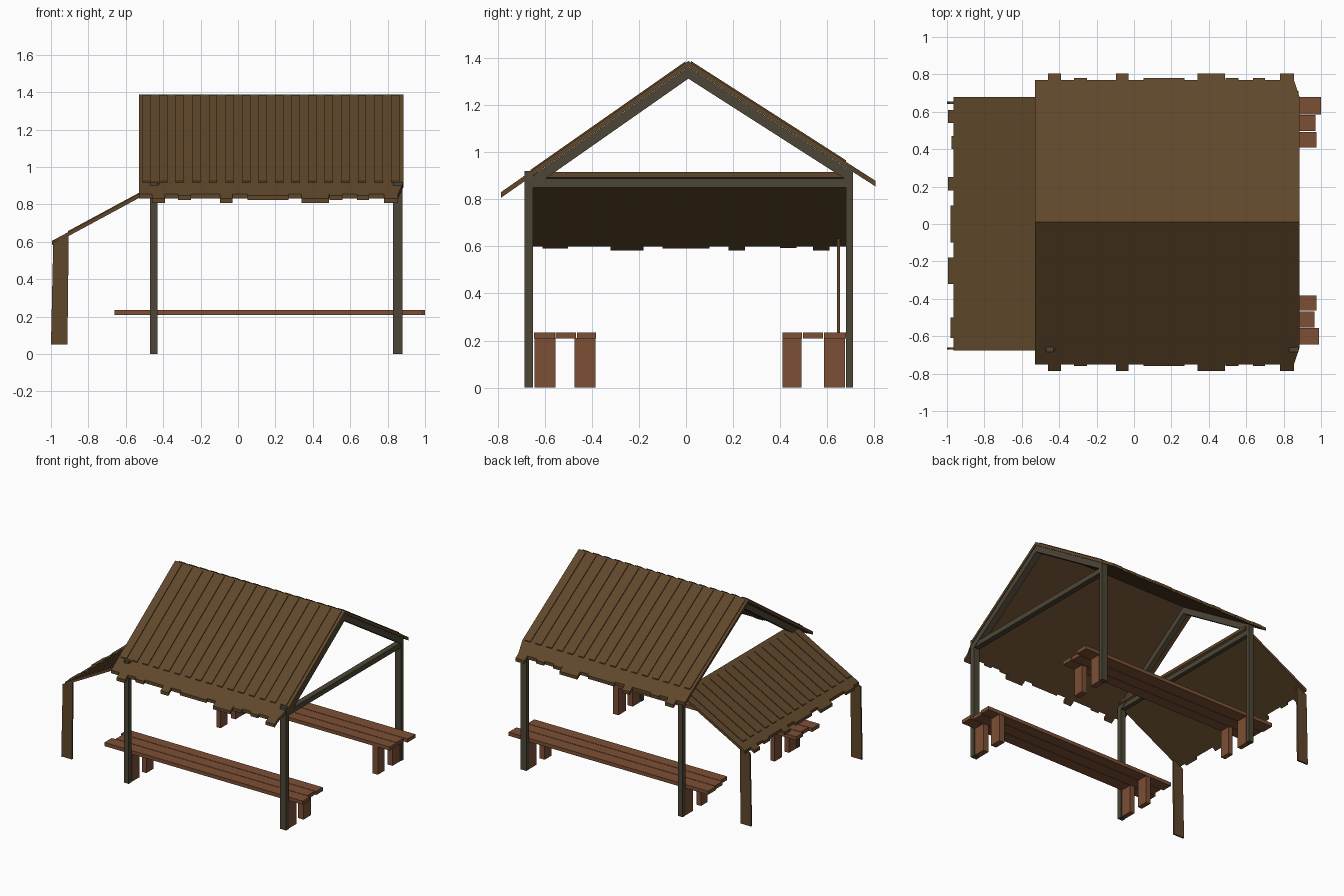
import bpy, bmesh
from mathutils import Vector

if "Cube" in bpy.data.objects:
    bpy.data.objects.remove(bpy.data.objects["Cube"])


def material(name, rgb):
    m = bpy.data.materials.new(name)
    m.diffuse_color = (*rgb, 1)
    m.use_nodes = True
    m.node_tree.nodes["Principled BSDF"].inputs["Base Color"].default_value = m.diffuse_color
    return m


ROOF = material("roof_wood", (0.115, 0.063, 0.024))
POST = material("post_wood", (0.075, 0.062, 0.038))
BENCH = material("bench_wood", (0.20, 0.078, 0.036))


def prisms(name, outlines, place, offset, mat):
    """Map flat outlines into space and extrude each one by an offset."""
    bm = bmesh.new()
    off = Vector(offset)
    for outline in outlines:
        top = [Vector(place(a, b)) for a, b in outline]
        t = [bm.verts.new(p) for p in top]
        u = [bm.verts.new(p + off) for p in top]
        n = len(t)
        bm.faces.new(t)
        bm.faces.new(u[::-1])
        for i in range(n):
            j = (i + 1) % n
            bm.faces.new((t[j], t[i], u[i], u[j]))
    bmesh.ops.recalc_face_normals(bm, faces=bm.faces)
    me = bpy.data.meshes.new(name)
    bm.to_mesh(me)
    bm.free()
    me.materials.append(mat)
    ob = bpy.data.objects.new(name, me)
    bpy.context.collection.objects.link(ob)
    return ob


def rect(a0, a1, b0, b1):
    return [(a0, b0), (a1, b0), (a1, b1), (a0, b1)]


def box(name, x0, x1, y0, y1, z0, z1, mat):
    return prisms(name, [rect(x0, x1, y0, y1)], lambda a, b: (a, b, z0), (0, 0, z1 - z0), mat)


def ragged(start, end, edge, tabs):
    """Outline of a roof sheet whose lower edge carries uneven board ends."""
    pts = list(start)
    for a, b, d in tabs:
        pts += [(a, edge), (a, d), (b, d), (b, edge)]
    return pts + list(end)


# Main gable roof: two ragged sheets with raised boards
RIDGE_Y, RIDGE_Z = 0.01, 1.387
main_tabs = [(-0.46, -0.39, 0.795), (-0.32, -0.25, 0.77), (-0.095, -0.03, 0.795),
             (0.05, 0.27, 0.77), (0.34, 0.487, 0.795), (0.49, 0.56, 0.77),
             (0.635, 0.70, 0.77), (0.78, 0.855, 0.795)]
sheet = ragged([(-0.53, 0), (-0.53, 0.76)], [(0.885, 0.67), (0.885, 0)], 0.76, main_tabs)
ribs = [rect(-0.51 + i * 0.0885, -0.465 + i * 0.0885, 0.012, 0.67) for i in range(16)]
for side, s, k in (("front", -1, 0.70), ("back", 1, 0.64)):
    def slope(x, t, s=s, k=k):
        return (x, RIDGE_Y + s * t, RIDGE_Z - k * t)
    prisms(side + "_roof", [sheet], slope, (0, 0, -0.024), ROOF)
    prisms(side + "_roof_boards", ribs, slope, (0, 0, 0.007), ROOF)

    # Rafters below each gable end
    bars = [[(0, 1.362), (0.675, 1.362 - k * 0.675), (0.675, 1.312 - k * 0.675), (0, 1.312)]]
    for end, x0, w in (("left", -0.47, 0.04), ("right", 0.83, 0.05)):
        prisms(f"{side}_{end}_rafter", bars,
               lambda t, z, x0=x0, s=s: (x0, RIDGE_Y + s * t, z), (w, 0, 0), POST)

# Lean-to roof on the left
lean_tabs = [(-0.61, -0.50, 0.56), (-0.32, -0.18, 0.575), (-0.10, 0.10, 0.56),
             (0.18, 0.25, 0.575), (0.40, 0.47, 0.557), (0.54, 0.61, 0.575)]


def lean(y, d):
    return (-0.42 - d, y, 0.915 - 0.54 * d)


prisms("side_roof", [ragged([(-0.675, 0), (-0.675, 0.545)], [(0.68, 0.545), (0.68, 0)], 0.545, lean_tabs)],
       lean, (0, 0, -0.022), ROOF)
prisms("side_roof_boards", [rect(-0.66 + i * 0.0885, -0.615 + i * 0.0885, 0.03, 0.49) for i in range(15)],
       lean, (0, 0, 0.006), ROOF)

# Flat outer posts of the lean-to
for side, y in (("front", -0.672), ("back", 0.642)):
    prisms(side + "_side_post", [[(-1.0, 0.05), (-0.912, 0.05), (-0.905, 0.635), (-0.988, 0.595)]],
           lambda x, z, y=y: (x, y, z), (0, 0.012, 0), ROOF)

# Main posts and tie beams
for end, x0, x1 in (("left", -0.47, -0.43), ("right", 0.83, 0.88)):
    box(f"front_{end}_post", x0, x1, -0.685, -0.65, 0, 0.92, POST)
    box(f"back_{end}_post", x0, x1, 0.68, 0.71, 0, 0.93, POST)
    box(f"{end}_tie_beam", x0 + 0.004, x1 - 0.004, -0.65, 0.68, 0.85, 0.888, POST)

# Benches: three uneven planks and two legs at each end
benches = {
    "front": ([(-0.645, -0.557, -0.66, 0.99), (-0.553, -0.467, -0.63, 0.965), (-0.463, -0.383, -0.65, 0.975)],
              [(-0.643, -0.555), (-0.473, -0.385)]),
    "back": ([(0.41, 0.492, -0.63, 0.975), (0.496, 0.582, -0.65, 0.97), (0.586, 0.68, -0.66, 1.0)],
             [(0.41, 0.49), (0.585, 0.675)]),
}
for side, (planks, legs) in benches.items():
    for i, (y0, y1, x0, x1) in enumerate(planks):
        box(f"{side}_bench_plank_{i + 1}", x0, x1, y0, y1, 0.208, 0.235, BENCH)
    for i, (y0, y1) in enumerate(legs):
        box(f"{side}_bench_left_leg_{i + 1}", -0.468, -0.432, y0, y1, 0, 0.21, BENCH)
        box(f"{side}_bench_right_leg_{i + 1}", 0.832, 0.876, y0, y1, 0, 0.21, BENCH)
